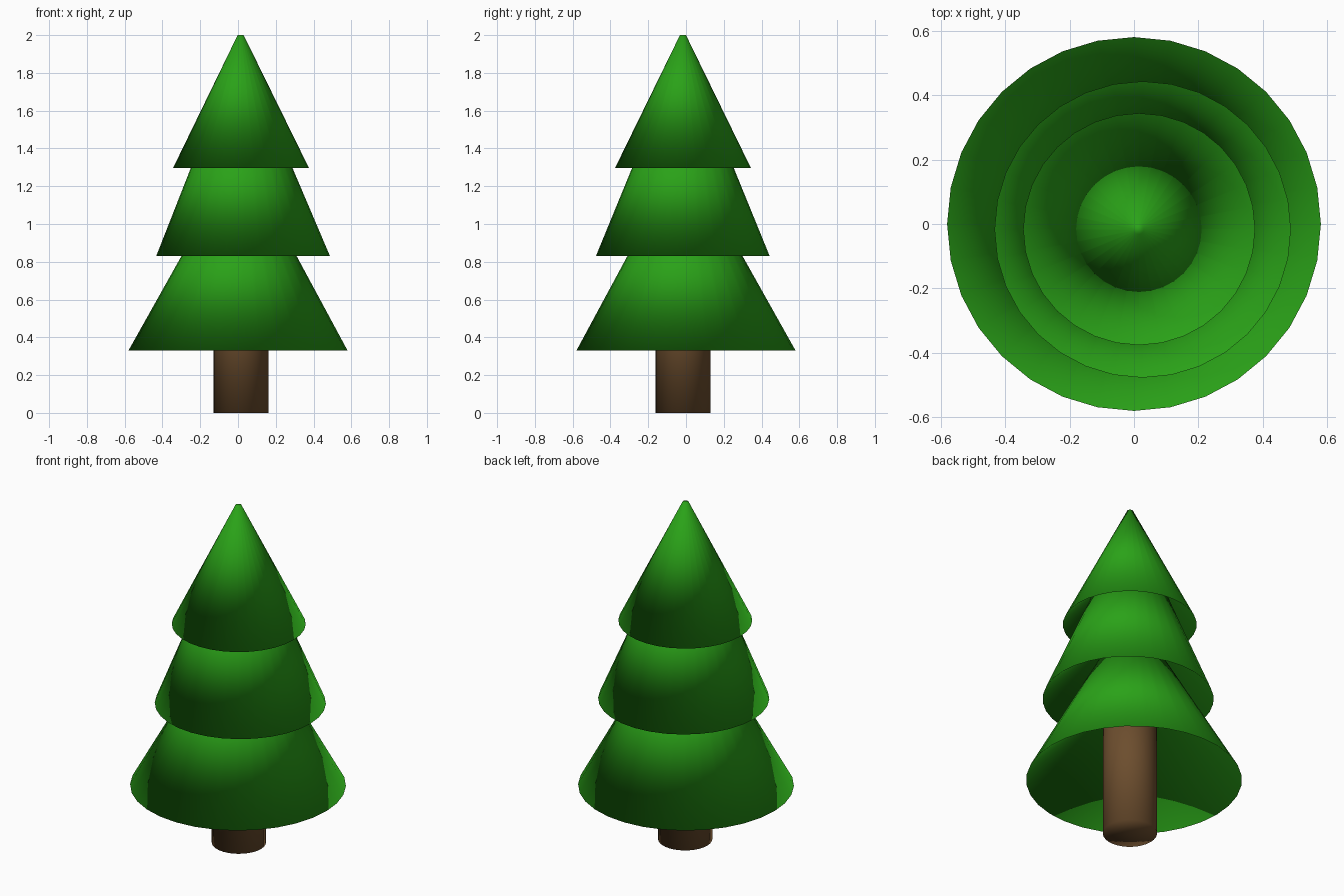
import bpy, bmesh, math

if "Cube" in bpy.data.objects:
    bpy.data.objects.remove(bpy.data.objects["Cube"])

SIDES = 32


def material(name, rgb):
    m = bpy.data.materials.new(name)
    m.diffuse_color = (*rgb, 1)
    m.use_nodes = True
    m.node_tree.nodes["Principled BSDF"].inputs["Base Color"].default_value = m.diffuse_color
    return m


def solid(name, low, high, base_z, mat):
    """Smooth tapered solid between two rings (x, y, z, radius); base_z is the height of the base centre."""
    bm = bmesh.new()
    rings = []
    for x, y, z, r in (low, high):
        ring = []
        for i in range(SIDES):
            a = 2 * math.pi * i / SIDES
            ring.append(bm.verts.new((x + r * math.cos(a), y + r * math.sin(a), z)))
        rings.append(ring)
    a, b = rings
    centre = bm.verts.new((low[0], low[1], base_z))
    for i in range(SIDES):
        j = (i + 1) % SIDES
        bm.faces.new((a[i], a[j], b[j], b[i]))
        bm.faces.new((a[j], a[i], centre))
    bm.faces.new(b)
    for f in bm.faces:
        f.smooth = True
    mesh = bpy.data.meshes.new(name)
    bm.to_mesh(mesh)
    bm.free()
    mesh.materials.append(mat)
    obj = bpy.data.objects.new(name, mesh)
    bpy.context.collection.objects.link(obj)


green = material("needles", (0.023, 0.36, 0.009))
brown = material("bark", (0.15, 0.075, 0.027))

# Trunk, running up inside the lowest tier
solid("trunk", (0.016, -0.015, 0, 0.146), (0.016, -0.015, 0.9, 0.146), 0, brown)

# Foliage skirts with hollowed undersides, each tucked into the one above
solid("lower_tier", (0, 0, 0.33, 0.58), (0.008, -0.008, 1.05, 0.184), 0.85, green)
solid("middle_tier", (0.027, -0.017, 0.83, 0.46), (0.016, -0.016, 1.5, 0.186), 1.24, green)
solid("upper_tier", (0.016, -0.016, 1.296, 0.36), (0.014, -0.016, 2.0, 0.016), 1.62, green)
